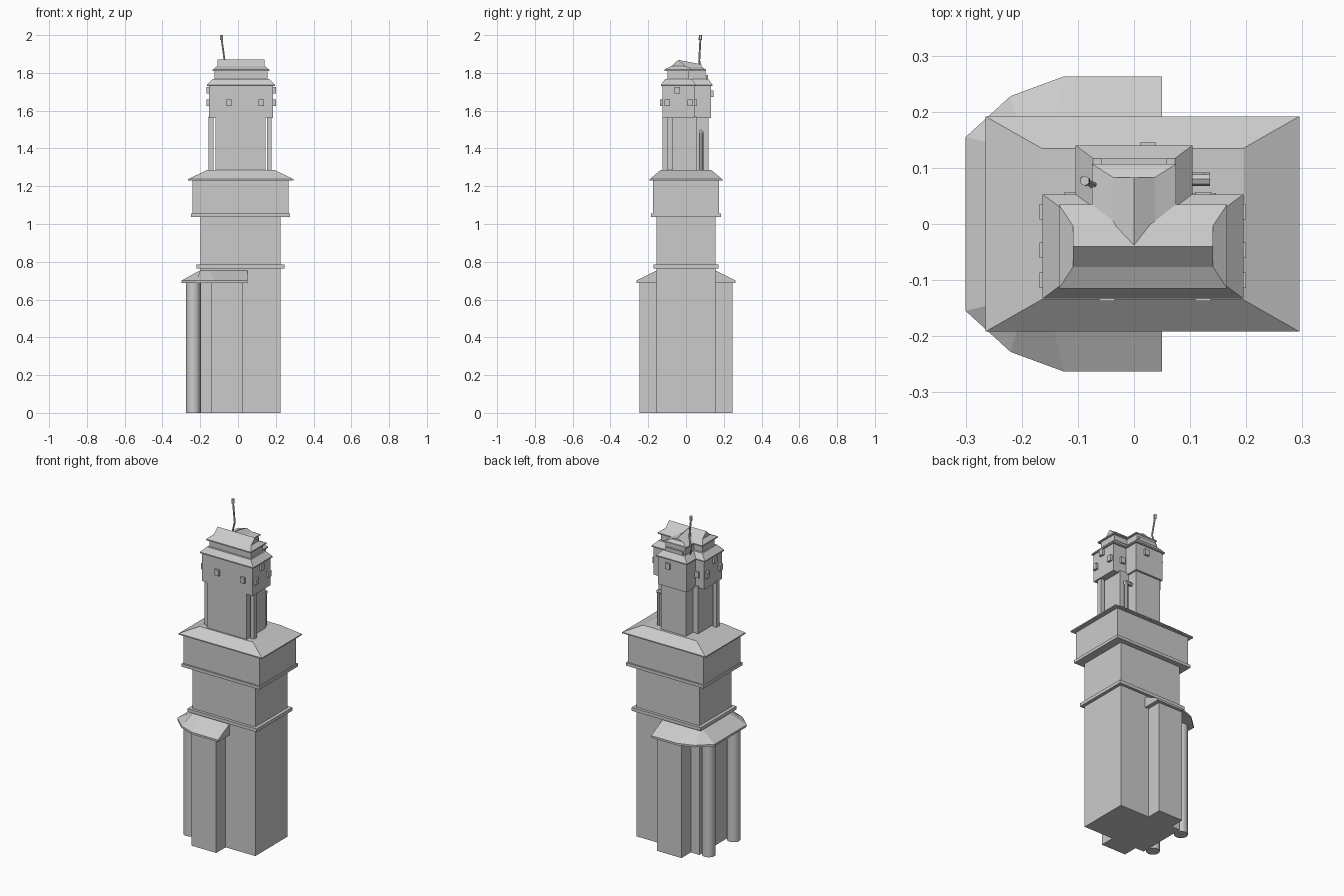
import bpy
import bmesh
from mathutils import Vector

default_cube = bpy.data.objects.get("Cube")
if default_cube:
    bpy.data.objects.remove(default_cube, do_unlink=True)

stone = bpy.data.materials.new("stone_grey")
stone.use_nodes = True
stone.diffuse_color = (0.6, 0.6, 0.6, 1)
stone.node_tree.nodes["Principled BSDF"].inputs["Base Color"].default_value = stone.diffuse_color


def finish(name, bm):
    """Turn a bmesh into a named object with clean outward normals."""
    bmesh.ops.remove_doubles(bm, verts=bm.verts, dist=0.0001)
    bmesh.ops.recalc_face_normals(bm, faces=bm.faces)
    mesh = bpy.data.meshes.new(name)
    bm.to_mesh(mesh)
    bm.free()
    mesh.materials.append(stone)
    obj = bpy.data.objects.new(name, mesh)
    bpy.context.collection.objects.link(obj)
    return obj


def loft_loops(name, loops):
    """Skin closed loops of equal length and cap both ends."""
    bm = bmesh.new()
    rings = [[bm.verts.new(p) for p in loop] for loop in loops]
    count = len(rings[0])
    for low, high in zip(rings, rings[1:]):
        for i in range(count):
            j = (i + 1) % count
            bm.faces.new((low[i], low[j], high[j], high[i]))
    bm.faces.new(rings[0][::-1])
    bm.faces.new(rings[-1])
    return finish(name, bm)


def stack(name, centre, *levels):
    """Loft of rectangles; each level is (height, half width, half depth)."""
    cx, cy = centre
    corners = ((-1, -1), (1, -1), (1, 1), (-1, 1))
    return loft_loops(name, [[(cx + sx * hx, cy + sy * hy, z) for sx, sy in corners]
                             for z, hx, hy in levels])


def block(name, centre, hx, hy, bottom, top):
    return stack(name, centre, (bottom, hx, hy), (top, hx, hy))


def rod(name, start, end, radius, sides=8):
    """Straight round bar between two points."""
    start, end = Vector(start), Vector(end)
    axis = end - start
    bm = bmesh.new()
    bmesh.ops.create_cone(bm, cap_ends=True, segments=sides, radius1=radius,
                          radius2=radius, depth=axis.length)
    bmesh.ops.rotate(bm, verts=bm.verts, matrix=axis.to_track_quat("Z", "Y").to_matrix())
    bmesh.ops.translate(bm, verts=bm.verts, vec=(start + end) / 2)
    return finish(name, bm)


def smooth(obj):
    bpy.ops.object.select_all(action="DESELECT")
    obj.select_set(True)
    bpy.context.view_layer.objects.active = obj
    bpy.ops.object.shade_smooth_by_angle()


# Lower tower, ledges and overhanging storey
axis = (0.013, 0)
block("lower_shaft", axis, 0.212, 0.155, 0, 1.04)
block("lower_ledge", axis, 0.232, 0.172, 0.765, 0.785)
block("upper_ledge", axis, 0.262, 0.186, 1.037, 1.055)
block("overhang_storey", axis, 0.255, 0.176, 1.055, 1.235)
stack("overhang_roof", (0.015, 0), (1.23, 0.28, 0.192), (1.237, 0.28, 0.192),
      (1.285, 0.18, 0.135))

# Side wings, round columns and the lean-to roof above them
block("wings", (-0.058, 0), 0.083, 0.245, 0, 0.7)
for side, label in ((-1, "front"), (1, "back")):
    smooth(rod(label + "_column", (-0.237, side * 0.12, 0), (-0.237, side * 0.12, 0.7), 0.038, 20))

eave = [(0.05, -0.263), (-0.125, -0.263), (-0.22, -0.228), (-0.3, -0.155)]
top = [(0.05, -0.155), (-0.15, -0.155), (-0.2, -0.155), (-0.2, -0.13)]


def mirrored(half, z):
    return [(x, y, z) for x, y in half] + [(x, -y, z) for x, y in reversed(half)]


loft_loops("wing_roof", [mirrored(eave, 0.688), mirrored(eave, 0.7), mirrored(top, 0.755)])

# Turret: wide front body and narrower back body
front_c = (0.016, -0.04)
back_c = (0, 0.04)
block("turret_front_shaft", (0.013, -0.035), 0.133, 0.09, 1.27, 1.57)
block("turret_back_shaft", back_c, 0.085, 0.08, 1.27, 1.57)
for side, label in ((-1, "right"), (1, "left")):
    block(label + "_buttress", (0.011 + side * 0.154, -0.085), 0.012, 0.015, 1.27, 1.57)

for label, centre, hx, hy in (("front", front_c, 0.17, 0.085), ("back", back_c, 0.095, 0.092)):
    block(label + "_gallery", centre, hx, hy, 1.56, 1.735)
    stack(label + "_gallery_roof", centre, (1.73, hx + 0.009, hy + 0.008),
          (1.737, hx + 0.009, hy + 0.008), (1.768, hx - 0.022, hy - 0.015))
    block(label + "_lantern", centre, hx - 0.03, hy - 0.028, 1.76, 1.82)

# Top roof: flared hip below, gable above
stack("main_roof", front_c, (1.81, 0.15, 0.075), (1.817, 0.15, 0.075),
      (1.836, 0.125, 0.037), (1.87, 0.125, 0))
loops = []
for z, hx, rear in ((1.81, 0.075, 0.107), (1.817, 0.075, 0.107), (1.832, 0.037, 0.083)):
    loops.append([(-hx, -0.03, z), (hx, -0.03, z), (hx, rear, z), (-hx, rear, z)])
loops.append([(0, -0.037, 1.868), (0, -0.037, 1.868), (0, 0.083, 1.845), (0, 0.083, 1.845)])
loft_loops("back_roof", loops)
block("back_rail", (0, 0.112), 0.058, 0.005, 1.765, 1.79)

# Small projecting windows
gallery_z = 1.642
windows = [(x, -0.128, gallery_z) for x in (-0.048, 0.123)]
windows += [(x, 0.048, gallery_z) for x in (-0.11, 0.123)]
windows += [(0.025, 0.136, 1.69)]
for i, (x, y, z) in enumerate(windows):
    block("window_%d" % i, (x, y), 0.014, 0.009, z - 0.018, z + 0.018)
for side, label in ((-1, "right"), (1, "left")):
    for y, z in ((-0.1, gallery_z), (-0.047, 1.708), (0.022, gallery_z)):
        block(label + "_side_window", (0.016 + side * 0.174, y), 0.01, 0.014, z - 0.018, z + 0.018)

# Drain pipe with an elbow into the back shaft
smooth(rod("drain_pipe", (0.124, 0.08, 1.27), (0.124, 0.08, 1.49), 0.012))
smooth(rod("drain_elbow", (0.135, 0.08, 1.488), (0.07, 0.08, 1.488), 0.012))

# Bent antenna with a thicker tip
path = [(-0.07, 0.065, 1.75), (-0.092, 0.08, 1.8), (-0.071, 0.07, 1.865), (-0.086, 0.076, 1.975)]
for start, end in zip(path, path[1:]):
    rod("antenna_mast", start, end, 0.005, 6)
rod("antenna_tip", path[-1], (-0.088, 0.077, 2), 0.009, 6)
